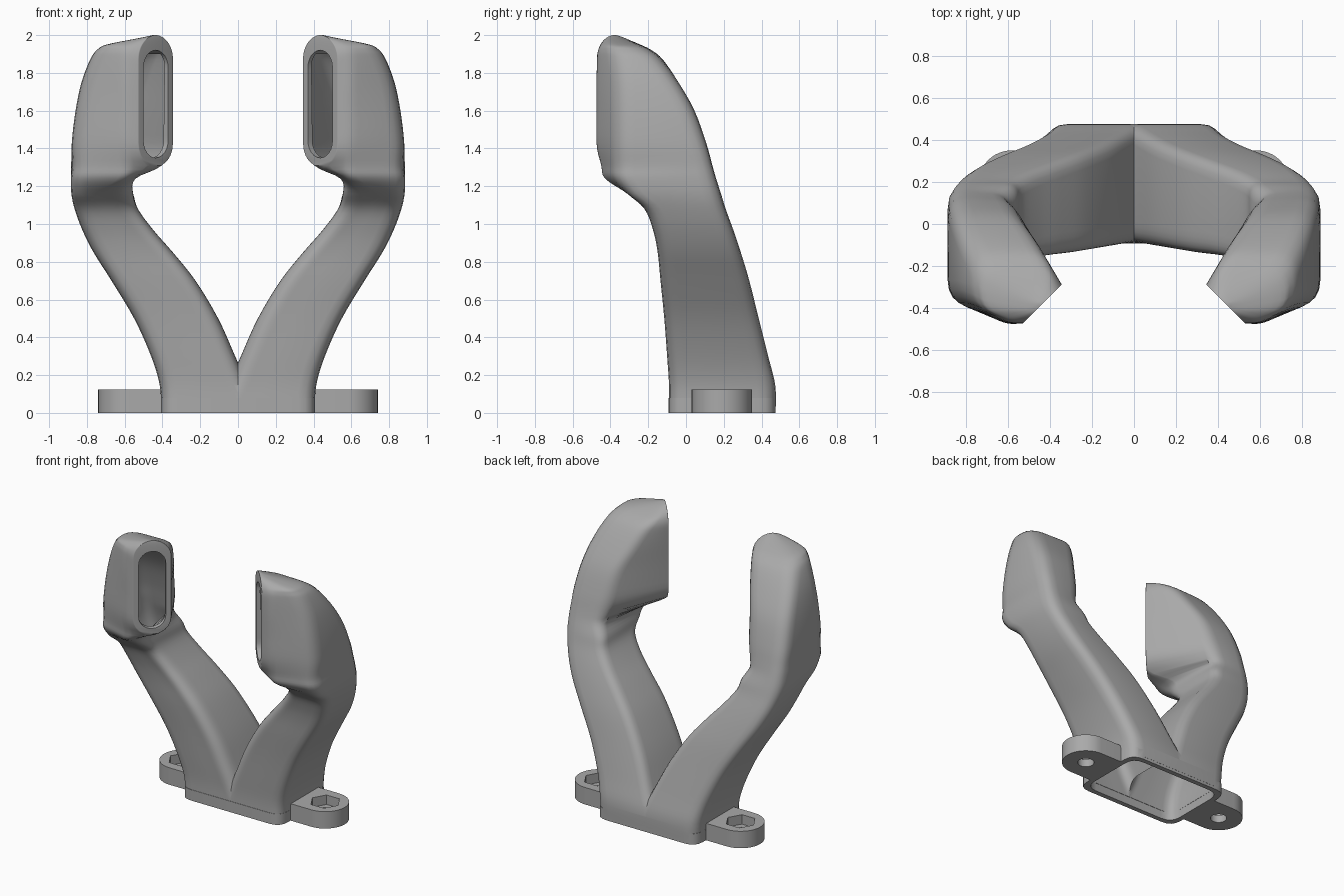
import bpy, bmesh, math
from mathutils import Vector

cube = bpy.data.objects.get("Cube")
if cube:
    bpy.data.objects.remove(cube, do_unlink=True)

grey = bpy.data.materials.new("plain_grey")
grey.use_nodes = True
grey.diffuse_color = (0.4, 0.4, 0.4, 1)
grey.node_tree.nodes["Principled BSDF"].inputs["Base Color"].default_value = (0.4, 0.4, 0.4, 1)


def loft(name, loops):
    """Skin a stack of equal-length loops and cap both ends."""
    bm = bmesh.new()
    rings = [[bm.verts.new(p) for p in loop] for loop in loops]
    n = len(rings[0])
    for a, b in zip(rings, rings[1:]):
        for i in range(n):
            j = (i + 1) % n
            bm.faces.new((a[i], a[j], b[j], b[i]))
    bm.faces.new(rings[0])
    bm.faces.new(rings[-1])
    bmesh.ops.recalc_face_normals(bm, faces=bm.faces)
    mesh = bpy.data.meshes.new(name)
    bm.to_mesh(mesh)
    bm.free()
    mesh.materials.append(grey)
    obj = bpy.data.objects.new(name, mesh)
    bpy.context.collection.objects.link(obj)
    return obj


def prism(name, outline, z0, z1):
    return loft(name, [[(x, y, z) for x, y in outline] for z in (z0, z1)])


def combine(target, other, operation):
    """Apply a boolean and remove the second solid."""
    other.hide_render = True
    mod = target.modifiers.new("cut", "BOOLEAN")
    mod.operation, mod.solver, mod.object = operation, "EXACT", other
    bpy.context.view_layer.objects.active = target
    bpy.ops.object.modifier_apply(modifier=mod.name)
    bpy.data.objects.remove(other, do_unlink=True)


def rounded(corners, radii, steps=4):
    """Round each corner of a polygon with a short curve."""
    out = []
    n = len(corners)
    for i, (p, r) in enumerate(zip(corners, radii)):
        a, b = corners[i - 1] - p, corners[(i + 1) % n] - p
        start = p + a.normalized() * min(r, 0.45 * a.length)
        end = p + b.normalized() * min(r, 0.45 * b.length)
        for k in range(steps + 1):
            t = k / steps
            out.append(start * (1 - t) ** 2 + p * 2 * t * (1 - t) + end * t * t)
    return out


def circle(x, y, r, n, first=0.0, sweep=math.tau, closed=True):
    count = n if closed else n - 1
    return [(x + r * math.cos(first + sweep * k / count),
             y + r * math.sin(first + sweep * k / count)) for k in range(n)]


# Outlet: a vertical slot facing forward and inward
OUT = Vector((0.435, -0.38))
LOW, HIGH, R, HALF = 1.3, 2.0, 0.13, 0.092


def outlet_edge(z):
    dz = max(LOW + R - z, z - HIGH + R, 0)
    s = max(HALF * math.sqrt(max(1 - (dz / R) ** 2, 0)), 0.006)
    return [OUT + Vector((-s, s)), OUT + Vector((s, -s))]


# Arm: height, inner x, outer x, front y, back y
arm = [
    (0.02, -0.12, 0.405, -0.09, 0.475), (0.15, -0.05, 0.415, -0.09, 0.472),
    (0.3, 0.015, 0.46, -0.1, 0.435), (0.5, 0.105, 0.55, -0.115, 0.385),
    (0.7, 0.225, 0.67, -0.135, 0.335), (0.85, 0.345, 0.765, -0.15, 0.29),
    (0.97, 0.45, 0.825, -0.175, 0.25), (1.08, 0.53, 0.865, -0.22, 0.21),
    (1.16, 0.555, 0.882, -0.31, 0.185),
]
# Head: height, then front, front outer, back outer and back inner corners
head = [
    (1.31, 0.59, -0.455, 0.875, -0.365, 0.885, 0.145, 0.6, 0.13),
    (1.43, 0.6, -0.475, 0.88, -0.36, 0.88, 0.11, 0.58, 0.1),
    (1.6, 0.6, -0.475, 0.86, -0.36, 0.86, 0.045, 0.55, 0.045),
    (1.75, 0.6, -0.475, 0.83, -0.36, 0.825, -0.04, 0.49, -0.04),
    (1.87, 0.6, -0.47, 0.785, -0.375, 0.78, -0.13, 0.445, -0.12),
    (1.92, 0.59, -0.465, 0.75, -0.39, 0.745, -0.19, 0.42, -0.18),
    (1.95, 0.57, -0.45, 0.7, -0.4, 0.69, -0.25, 0.41, -0.24),
    (1.985, 0.495, -0.42, 0.52, -0.4, 0.52, -0.35, 0.43, -0.32),
    (2.0, 0.445, -0.387, 0.452, -0.382, 0.45, -0.374, 0.44, -0.37),
]

keys = []
for z, xi, xo, yf, yb in arm:
    c = 0.05
    keys.append((z, [Vector(p) for p in ((xi, yf + c), (xi + c, yf), (xi + 3 * c, yf),
                                         (xo, yf), (xo, yb), (xi, yb))]))
keys.append((1.24, [Vector(p) for p in ((0.54, -0.27), (0.56, -0.39), (0.6, -0.435),
                                        (0.885, -0.36), (0.885, 0.165), (0.6, 0.15))]))
for z, *v in head:
    keys.append((z, outlet_edge(z) + [Vector(v[i:i + 2]) for i in range(0, 8, 2)]))


def spline(a, b, c, d, t):
    return b + (c - a) * (t / 2) + (a * 2 - b * 5 + c * 4 - d) * (t * t / 2) \
        + (b * 3 - a - c * 3 + d) * (t ** 3 / 2)


# Smoothly interpolated sections of one side
sections = []
for i in range(len(keys) - 1):
    four = [keys[max(0, min(len(keys) - 1, i + k))] for k in (-1, 0, 1, 2)]
    for t in (0, 0.25, 0.5, 0.75):
        z = spline(*[k[0] for k in four], t)
        pts = [spline(*[k[1][c] for k in four], t) for c in range(6)]
        if z >= 1.31:
            pts[:2] = outlet_edge(z)
        sections.append((z, pts))
sections.append(keys[-1])


def duct(name, side, wall=0.0):
    """Outer skin of one arm, or its cavity when a wall is given."""
    loops = []
    for z, pts in sections:
        if wall and not 0.03 < z < 1.91:
            continue
        f = min(max((z - 1.15) / 0.2, 0), 1)
        radii = [(1 - f) * 0.06 + f * 0.004, (1 - f) * 0.06 + f * 0.004, 0.04,
                 0.09, 0.1, 0.07]
        ring = rounded(pts, radii)
        xs, ys = [p.x for p in ring], [p.y for p in ring]
        cx, cy = (min(xs) + max(xs)) / 2, (min(ys) + max(ys)) / 2
        sx, sy = 1 - 2 * wall / (max(xs) - min(xs)), 1 - 2 * wall / (max(ys) - min(ys))
        loops.append([(side * (cx + (p.x - cx) * sx), cy + (p.y - cy) * sy, z) for p in ring])
    return loft(name, loops)


def outlet_slot(side):
    """Stadium prism that opens the outlet."""
    r, straight, mid = 0.092, 0.193, 1.635
    outline = [(x, y + straight) for x, y in circle(0, 0, r, 13, 0, math.pi, False)]
    outline += [(x, y - straight) for x, y in circle(0, 0, r, 13, math.pi, math.pi, False)]
    q = math.sqrt(0.5)
    return loft("slot_cutter", [[(side * (OUT.x + q * (u + d)), OUT.y + q * (d - u), mid + v)
                                 for u, v in outline] for d in (-0.1, 0.14)])


def collar_outline(inset):
    x, y0, y1 = 0.408 - inset, -0.092 + inset, 0.474 - inset
    corners = [Vector(p) for p in ((-x, y0), (x, y0), (x, y1), (-x, y1))]
    return rounded(corners, [0.09] * 4)


# Twin duct body: union of skins, then hollowed
body = duct("twin_duct", 1)
combine(body, duct("right_arm", -1), "UNION")
combine(body, prism("collar", collar_outline(0), 0, 0.08), "UNION")
combine(body, prism("collar_cutter", collar_outline(0.035), -0.05, 0.06), "DIFFERENCE")
for side in (1, -1):
    combine(body, duct("cavity_cutter", side, 0.035), "DIFFERENCE")
    combine(body, outlet_slot(side), "DIFFERENCE")

# Screw tabs with a hexagonal nut pocket and a through hole
parts = [body]
for side, label in ((1, "left"), (-1, "right")):
    cx, cy, r = side * 0.58, 0.19, 0.16
    outline = [(side * 0.39, cy - r)]
    outline += [(side * x, y) for x, y in circle(0.58, cy, r, 25, -math.pi / 2, math.pi, False)]
    outline += [(side * 0.39, cy + r)]
    tab = prism(label + "_screw_tab", outline, 0, 0.125)
    combine(tab, prism("nut_cutter", circle(cx, cy, 0.105, 6), 0.055, 0.2), "DIFFERENCE")
    combine(tab, prism("hole_cutter", circle(cx, cy, 0.055, 24), -0.1, 0.2), "DIFFERENCE")
    parts.append(tab)

# Smooth shading with sharp rims
for obj in parts:
    bpy.ops.object.select_all(action="DESELECT")
    obj.select_set(True)
    bpy.context.view_layer.objects.active = obj
    bpy.ops.object.shade_smooth_by_angle(angle=math.radians(35))
